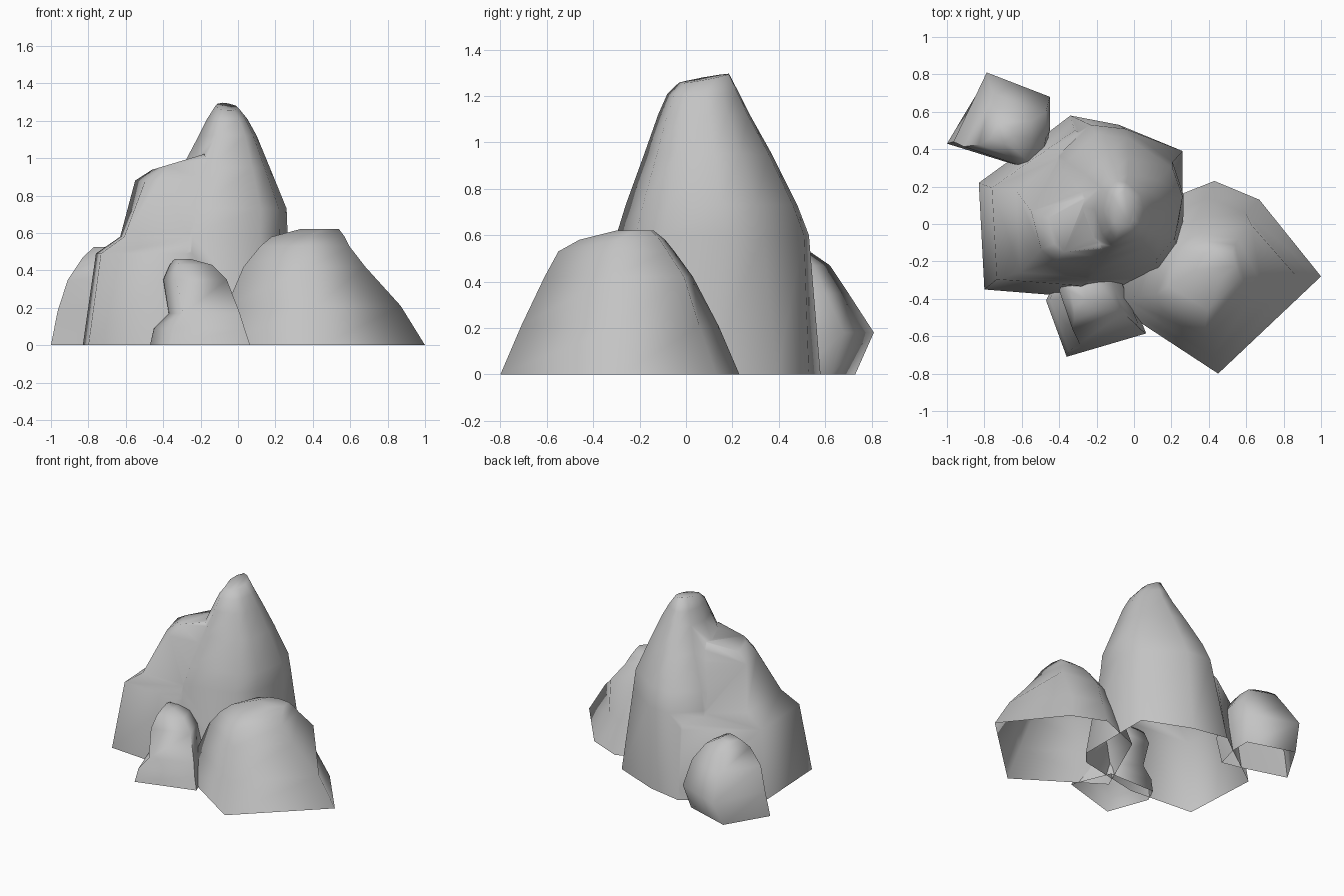
import bpy
import bmesh
from math import radians

if "Cube" in bpy.data.objects:
    bpy.data.objects.remove(bpy.data.objects["Cube"])

stone = bpy.data.materials.new("grey_stone")
stone.use_nodes = True
grey = (0.55, 0.55, 0.55, 1)
stone.diffuse_color = grey
stone.node_tree.nodes["Principled BSDF"].inputs["Base Color"].default_value = grey


def fit(value, source, target):
    """Map a value from one (low, high) range into another."""
    share = (value - source[0]) / (source[1] - source[0])
    return target[0] + share * (target[1] - target[0])


def make_rock(name, *sections, tilt=(0, 0)):
    """Loft sections, each an outline fitted to levels of (height, x range, y range)."""
    bm = bmesh.new()
    rings = []
    for outline, levels in sections:
        xs, ys = zip(*outline)
        span_x, span_y = (min(xs), max(xs)), (min(ys), max(ys))
        for height, range_x, range_y in levels:
            ring = []
            for x, y in outline:
                px, py = fit(x, span_x, range_x), fit(y, span_y, range_y)
                ring.append(bm.verts.new((px, py, height)))
            rings.append(ring)
    for vert in rings[-1]:
        vert.co.z += tilt[0] * (vert.co.x - sum(range_x) / 2)
        vert.co.z += tilt[1] * (vert.co.y - sum(range_y) / 2)
    count = len(rings[0])
    for lower, upper in zip(rings, rings[1:]):
        for i in range(count):
            j = (i + 1) % count
            bm.faces.new((lower[i], lower[j], upper[j], upper[i]))
    bm.faces.new(rings[-1])
    bm.faces.new(rings[0])
    bmesh.ops.recalc_face_normals(bm, faces=bm.faces)
    mesh = bpy.data.meshes.new(name)
    bm.to_mesh(mesh)
    bm.free()
    mesh.materials.append(stone)
    rock = bpy.data.objects.new(name, mesh)
    bpy.context.collection.objects.link(rock)
    return rock


def select_only(rock):
    bpy.ops.object.select_all(action="DESELECT")
    rock.select_set(True)
    bpy.context.view_layer.objects.active = rock


def merge(rock, other):
    """Fuse another solid into the rock and remove it."""
    select_only(rock)
    union = rock.modifiers.new("union", "BOOLEAN")
    union.operation = "UNION"
    union.solver = "EXACT"
    union.object = other
    bpy.ops.object.modifier_apply(modifier=union.name)
    bpy.data.objects.remove(other)


def finish(rock):
    """Open the underside and shade the weathered surface smoothly."""
    bm = bmesh.new()
    bm.from_mesh(rock.data)
    floor = [f for f in bm.faces if all(v.co.z < 0.001 for v in f.verts)]
    bmesh.ops.delete(bm, geom=floor, context="FACES")
    bm.to_mesh(rock.data)
    bm.free()
    select_only(rock)
    bpy.ops.object.shade_smooth_by_angle(angle=radians(85))


# Tall peak: angular foot, rounder crown
peak_foot = [(-.5, -.3), (-.3, -.39), (.18, -.29), (.26, -.2), (.26, .1),
             (.26, .39), (-.08, .53), (-.34, .58), (-.55, .42), (-.55, .1)]
peak_crown = [(-.75, -.65), (-.38, -1), (.6, -.8), (.88, -.5), (1, .1),
              (.84, .52), (.15, .95), (-.35, 1), (-.8, .6), (-1, 0)]
main_peak = make_rock(
    "main_peak",
    (peak_foot, [(0, (-.55, .26), (-.39, .58))]),
    (peak_crown, [(.6, (-.47, .265), (-.3, .53)),
                  (.73, (-.43, .26), (-.26, .48)),
                  (.95, (-.3, .17), (-.18, .37)),
                  (1.12, (-.21, .1), (-.12, .275)),
                  (1.21, (-.165, .05), (-.08, .23)),
                  (1.275, (-.12, 0), (-.03, .185))]),
    tilt=(-.1, .18))

# Stepped shoulder beside the peak, running back to its rear corner
shoulder_foot = [(-.83, .22), (-.8, -.35), (-.3, -.39), (-.1, -.3),
                 (-.1, .45), (-.34, .575)]
shoulder_crown = [(-1, .25), (-.75, -.7), (-.4, -1), (1, -.85), (1, .75), (.3, 1)]
shoulder = make_rock(
    "shoulder",
    (shoulder_foot, [(0, (-.83, -.1), (-.39, .575)),
                     (.49, (-.76, -.1), (-.33, .5)),
                     (.58, (-.63, -.1), (-.29, .45))]),
    (shoulder_crown, [(.88, (-.55, -.12), (-.2, .23)),
                      (.98, (-.46, -.18), (-.15, .14))]),
    tilt=(.3, 0))
merge(main_peak, shoulder)

# Broad boulder on the left, with a squarer crown
broad_foot = [(.45, -.8), (1, -.28), (.67, .13), (.43, .23), (.1, .1), (-.13, -.42)]
broad_crown = [(.1, -1), (1, -.1), (.85, .88), (0, 1), (-.6, .75), (-1, -.3)]
broad_boulder = make_rock(
    "broad_boulder",
    (broad_foot, [(0, (-.13, 1), (-.8, .23)),
                  (.21, (-.06, .87), (-.71, .14))]),
    (broad_crown, [(.42, (.03, .68), (-.61, .03)),
                   (.53, (.12, .595), (-.55, -.05)),
                   (.58, (.18, .57), (-.46, -.09)),
                   (.62, (.33, .54), (-.3, -.14))]))

# Small boulder behind the shoulder
back_outline = [(-1, .44), (-.66, .32), (-.5, .28), (-.45, .5), (-.45, .68), (-.81, .81)]
back_boulder = make_rock(
    "back_boulder",
    (back_outline, [(0, (-1, -.48), (.3, .73)),
                    (.18, (-.965, -.45), (.28, .81)),
                    (.35, (-.91, -.47), (.29, .7)),
                    (.47, (-.83, -.55), (.34, .62)),
                    (.525, (-.77, -.65), (.42, .54))]))

# Small leaning boulder at the front
front_outline = [(-.36, -.71), (.065, -.585), (-.05, -.3), (-.42, -.3), (-.47, -.41)]
front_boulder = make_rock(
    "front_boulder",
    (front_outline, [(0, (-.47, .065), (-.71, -.3)),
                     (.09, (-.45, .035), (-.68, -.3)),
                     (.17, (-.37, .01), (-.64, -.3)),
                     (.35, (-.4, -.06), (-.56, -.28)),
                     (.43, (-.365, -.14), (-.51, -.3)),
                     (.46, (-.34, -.25), (-.44, -.33))]))

for rock in (main_peak, broad_boulder, back_boulder, front_boulder):
    finish(rock)
